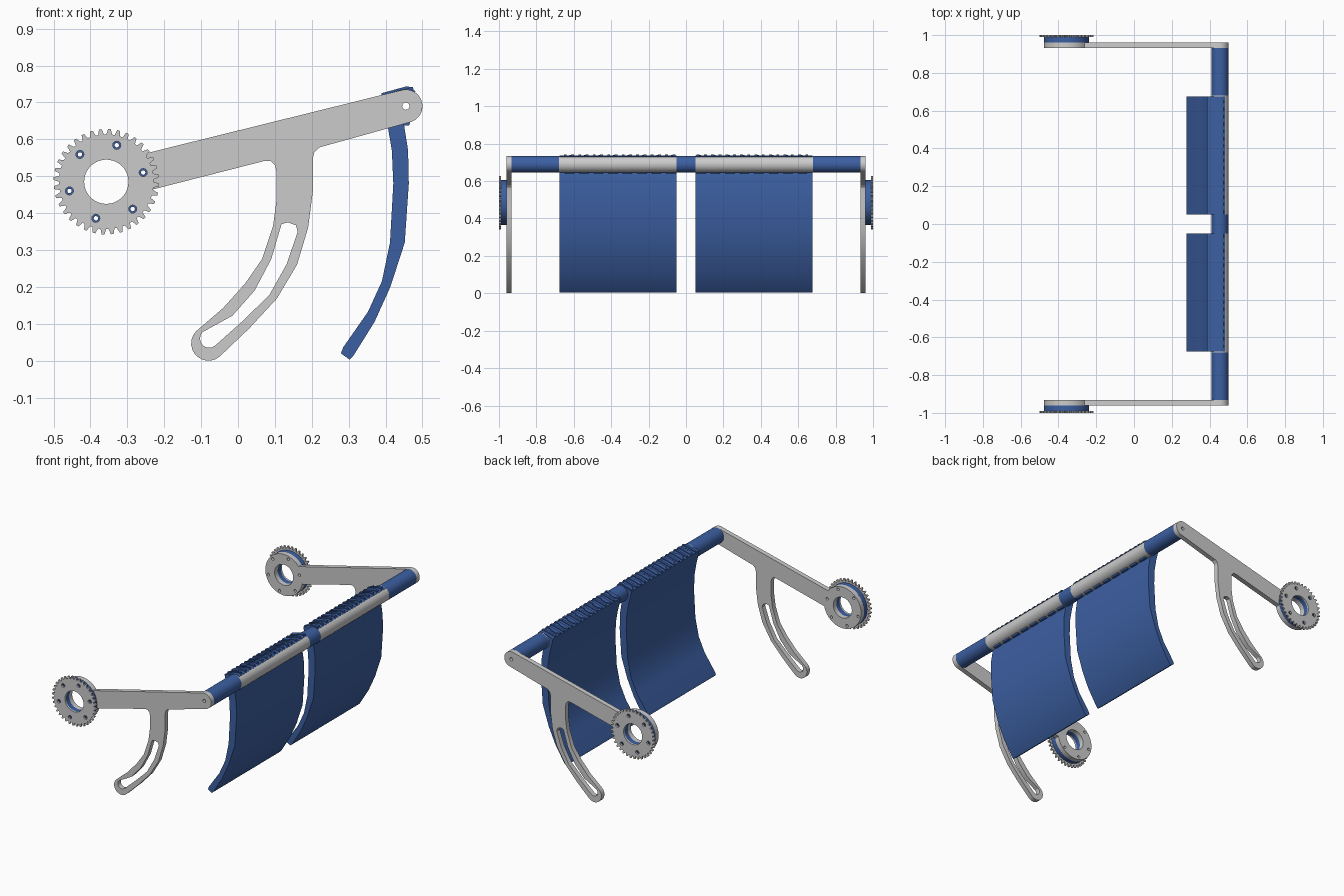
import bpy, bmesh, math
from mathutils import Vector
from mathutils.geometry import tessellate_polygon

if "Cube" in bpy.data.objects:
    bpy.data.objects.remove(bpy.data.objects["Cube"])

blue = bpy.data.materials.new("blue")
blue.diffuse_color = (0.045, 0.115, 0.36, 1)
blue.use_nodes = True
blue.node_tree.nodes["Principled BSDF"].inputs["Base Color"].default_value = blue.diffuse_color
HUB = (-0.357, 0.485)
ROD = (0.455, 0.69)


def arc(c, r, a0=0, a1=360, n=40):
    full = a1 - a0 >= 360
    return [(c[0] + r * math.cos(math.radians(a0 + (a1 - a0) * i / (n if full else n - 1))),
             c[1] + r * math.sin(math.radians(a0 + (a1 - a0) * i / (n if full else n - 1))))
            for i in range(n)]


def bolt_holes(r):
    return [arc((HUB[0] + 0.103 * math.cos(math.radians(14 + 60 * i)),
                 HUB[1] + 0.103 * math.sin(math.radians(14 + 60 * i))), r, n=12) for i in range(6)]


def add_mesh(name, bm, mat=None):
    bmesh.ops.recalc_face_normals(bm, faces=bm.faces)
    me = bpy.data.meshes.new(name)
    bm.to_mesh(me)
    bm.free()
    ob = bpy.data.objects.new(name, me)
    bpy.context.collection.objects.link(ob)
    if mat:
        me.materials.append(mat)
    bpy.ops.object.select_all(action='DESELECT')
    ob.select_set(True)
    bpy.context.view_layer.objects.active = ob
    bpy.ops.object.shade_smooth_by_angle(angle=math.radians(25))
    return ob


def extrude_into(bm, loops, y0, y1):
    """Extrude an x-z outline (first loop) with holes (other loops) along y."""
    tris = tessellate_polygon([[Vector((x, z, 0)) for x, z in l] for l in loops])
    pts = [p for l in loops for p in l]
    a = [bm.verts.new((x, y0, z)) for x, z in pts]
    b = [bm.verts.new((x, y1, z)) for x, z in pts]
    for t in tris:
        bm.faces.new([a[i] for i in t])
        bm.faces.new([b[i] for i in reversed(t)])
    k = 0
    for l in loops:
        n = len(l)
        for i in range(n):
            j = (i + 1) % n
            bm.faces.new((a[k + i], a[k + j], b[k + j], b[k + i]))
        k += n


def prism(name, loops, y0, y1, mat=None):
    bm = bmesh.new()
    extrude_into(bm, loops, y0, y1)
    return add_mesh(name, bm, mat)


# side arm outline: hub, beam, curved slotted leg, rod end
arm = (arc(HUB, 0.12, 38, 349, 40)
       + [(0.07, 0.541), (0.088, 0.542), (0.1, 0.53), (0.105, 0.51), (0.105, 0.44), (0.095, 0.365),
          (0.065, 0.275), (0.02, 0.21), (-0.04, 0.143)]
       + arc((-0.08, 0.047), 0.047, 137, 310, 12)
       + [(0.03, 0.087), (0.105, 0.168), (0.16, 0.26), (0.19, 0.36), (0.203, 0.46), (0.203, 0.55),
          (0.207, 0.565), (0.22, 0.578)]
       + arc(ROD, 0.045, -76, 104, 18))
slot = ([(0.118, 0.37), (0.09, 0.275), (0.045, 0.19), (-0.015, 0.122)]
        + arc((-0.078, 0.06), 0.025, 135, 310, 9)
        + [(0.012, 0.107), (0.085, 0.178), (0.132, 0.262), (0.162, 0.35), (0.157, 0.367), (0.135, 0.375)])
bore = arc(HUB, 0.06)

# sprocket outline with blunt, slightly swept teeth
TEETH = 36
gear = []
for i in range(TEETH):
    for f, r in ((0.0, 0.128), (0.3, 0.129), (0.5, 0.143), (0.8, 0.143)):
        t = 2 * math.pi * (i + f) / TEETH
        gear.append((HUB[0] + r * math.cos(t), HUB[1] + r * math.sin(t)))

# curved panel section, including the cap that hooks over the rod
panel = [(0.45, 0.64), (0.461, 0.57), (0.463, 0.48), (0.452, 0.32), (0.413, 0.2), (0.37, 0.105),
         (0.312, 0.012), (0.302, 0.003), (0.279, 0.02), (0.285, 0.036), (0.352, 0.132), (0.39, 0.215),
         (0.412, 0.32), (0.421, 0.48), (0.417, 0.57), (0.405, 0.64), (0.392, 0.69), (0.386, 0.718),
         (0.44, 0.734), (0.462, 0.738), (0.482, 0.731), (0.468, 0.715), (0.43, 0.7), (0.425, 0.67)]
rib = [(0.389, 0.71), (0.389, 0.725), (0.455, 0.743), (0.474, 0.742), (0.477, 0.73), (0.42, 0.705)]
short_rib = [(0.4, 0.715), (0.4, 0.728), (0.438, 0.7385), (0.438, 0.72)]
lower_rib = [(0.425, 0.65), (0.43, 0.638), (0.464, 0.638), (0.468, 0.65), (0.45, 0.66)]

for s, side in ((-1, "front"), (1, "back")):
    prism(side + "_arm", [arm, slot, bore, arc(ROD, 0.01, n=12)] + bolt_holes(0.008), s * 0.933, s * 0.961)
    prism(side + "_spacer_ring", [arc(HUB, 0.12), bore] + bolt_holes(0.006), s * 0.961, s * 0.99, blue)
    prism(side + "_sprocket", [gear, bore] + bolt_holes(0.011), s * 0.99, s * 1.0)

    # rod sections
    tube = [arc(ROD, 0.045), arc(ROD, 0.01, n=12)]
    prism(side + "_rod", tube, s * 0.05, s * 0.68)
    prism(side + "_outer_sleeve", tube, s * 0.68, s * 0.933, blue)

    # hanging panel and its interlocking cap ribs
    prism(side + "_panel", [panel], s * 0.05, s * 0.675, blue)
    bm = bmesh.new()
    for i in range(8):
        y = 0.055 + i * 0.0775
        extrude_into(bm, [rib], s * y, s * (y + 0.018))
        extrude_into(bm, [rib], s * (y + 0.042), s * (y + 0.056))
        extrude_into(bm, [short_rib], s * (y + 0.018), s * (y + 0.026))
        extrude_into(bm, [lower_rib], s * y, s * (y + 0.05))
    add_mesh(side + "_cap_ribs", bm, blue)

prism("centre_sleeve", [arc(ROD, 0.045), arc(ROD, 0.01, n=12)], -0.05, 0.05, blue)
